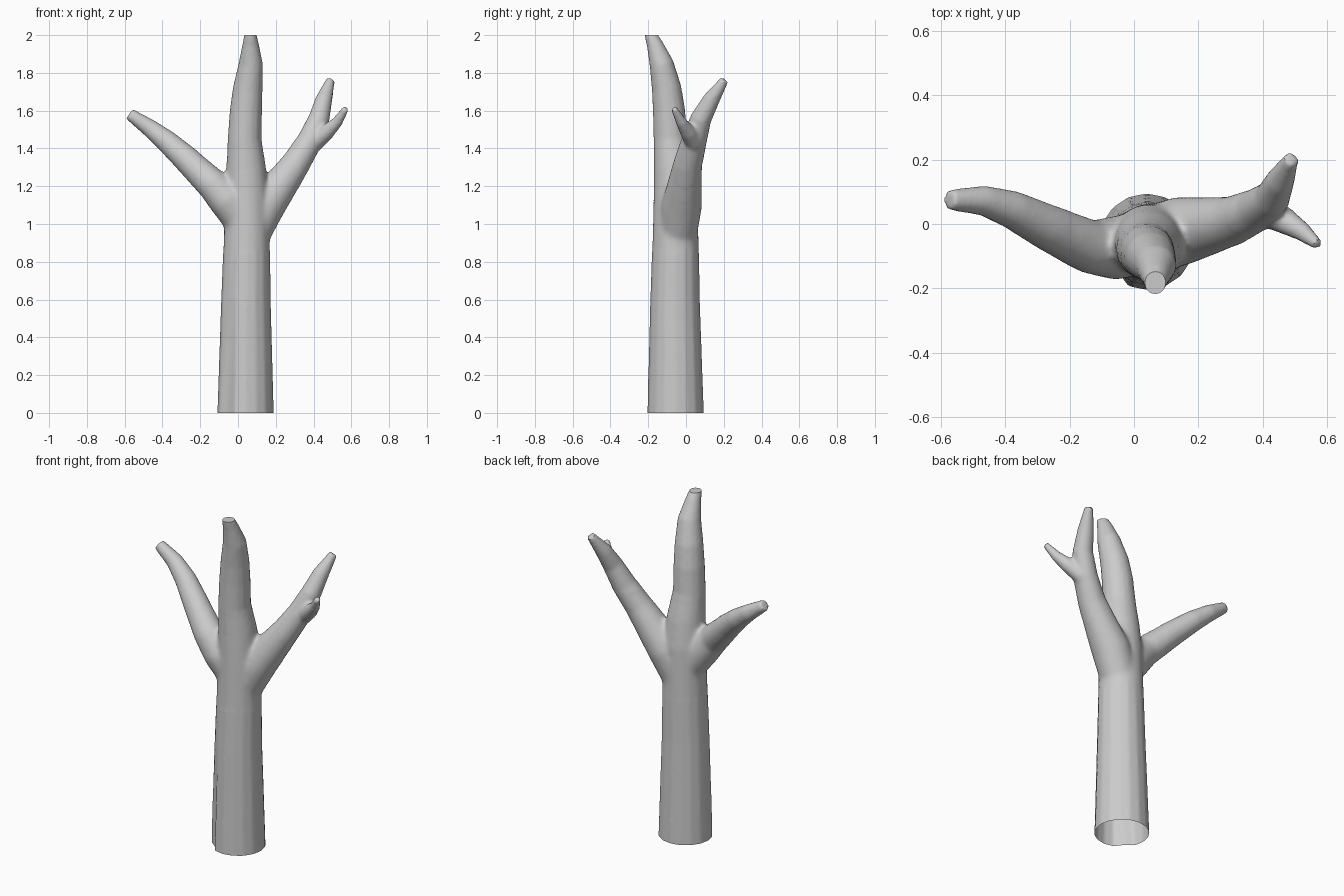
import bpy, bmesh, math
from mathutils import Vector

if "Cube" in bpy.data.objects:
    bpy.data.objects.remove(bpy.data.objects["Cube"])

SIDES = 16
bm = bmesh.new()


def limb(points, groove=None):
    """Closed tapered tube through (x, y, z, radius) points."""
    centres = [Vector(p[:3]) for p in points]
    rings = []
    for i, p in enumerate(points):
        t = (centres[min(i + 1, len(points) - 1)] - centres[max(i - 1, 0)]).normalized()
        u = Vector((0, 1, 0)).cross(t).normalized()
        v = t.cross(u)
        ring = []
        for k in range(SIDES):
            a = 2 * math.pi * k / SIDES
            r = p[3] * 1.02
            if groove is not None and k == groove and p[2] < 0.9:
                r *= 0.86 + 0.14 * max(p[2], 0) / 0.9
            ring.append(bm.verts.new(centres[i] + r * (math.cos(a) * u + math.sin(a) * v)))
        rings.append(ring)
    for a, b in zip(rings, rings[1:]):
        for k in range(SIDES):
            j = (k + 1) % SIDES
            bm.faces.new((a[k], a[j], b[j], b[k]))
    bm.faces.new(rings[0][::-1])
    bm.faces.new(rings[-1])


# trunk, leaning forward at the top
limb([(.04, -.055, -.1, .148), (.04, -.055, 0, .147), (.042, -.058, .6, .129),
      (.047, -.055, .95, .120), (.047, -.055, 1.15, .115), (.043, -.065, 1.3, .104),
      (.035, -.082, 1.45, .088), (.042, -.09, 1.6, .084), (.052, -.103, 1.72, .077),
      (.068, -.13, 1.85, .063), (.067, -.165, 1.95, .043), (.066, -.186, 2.0, .033),
      (.066, -.203, 2.05, .024)], groove=10)
# left branch
limb([(.02, -.06, 1.02, .095), (-.06, -.075, 1.13, .098), (-.14, -.07, 1.215, .083),
      (-.28, -.005, 1.35, .069), (-.38, .045, 1.44, .058), (-.47, .073, 1.51, .046),
      (-.575, .075, 1.583, .031)])
# right branch
limb([(.06, -.045, .93, .1), (.145, -.022, 1.1, .106), (.22, -.008, 1.2, .092),
      (.305, .01, 1.32, .076), (.38, .043, 1.44, .066), (.43, .08, 1.56, .055),
      (.455, .135, 1.66, .044), (.49, .203, 1.762, .023)])
# twig on the right branch
limb([(.40, .045, 1.43, .05), (.47, .01, 1.487, .041), (.525, -.025, 1.54, .029),
      (.572, -.064, 1.613, .017)])

mesh = bpy.data.meshes.new("tree")
bm.to_mesh(mesh)
bm.free()
tree = bpy.data.objects.new("tree", mesh)
bpy.context.collection.objects.link(tree)
bpy.context.view_layer.objects.active = tree
tree.select_set(True)

# fuse the limbs into one skin
remesh = tree.modifiers.new("fuse", 'REMESH')
remesh.mode = 'VOXEL'
remesh.voxel_size = 0.01
bpy.ops.object.modifier_apply(modifier=remesh.name)

# soften everything a little, the forks more
forks = tree.vertex_groups.new(name="forks")
forks.add([v.index for v in tree.data.vertices
           if -.2 < v.co.x < .32 and .85 < v.co.z < 1.42], 1.0, 'REPLACE')
for name, count, group in (("fork_blend", 18, "forks"), ("soften", 4, "")):
    sm = tree.modifiers.new(name, 'SMOOTH')
    sm.factor, sm.iterations, sm.vertex_group = 0.5, count, group
    bpy.ops.object.modifier_apply(modifier=name)

# open cut at the ground, flat capped cut at the top
bm = bmesh.new()
bm.from_mesh(tree.data)
for z, sign in ((0, -1), (2, 1)):
    cut = bmesh.ops.bisect_plane(bm, geom=bm.verts[:] + bm.edges[:] + bm.faces[:],
                                 plane_co=(0, 0, z), plane_no=(0, 0, sign), clear_outer=True)
    if z:
        rim = [e for e in cut["geom_cut"] if isinstance(e, bmesh.types.BMEdge)]
        bmesh.ops.holes_fill(bm, edges=rim, sides=0)
bm.to_mesh(tree.data)
bm.free()
bpy.ops.object.shade_smooth_by_angle(angle=math.radians(40))
